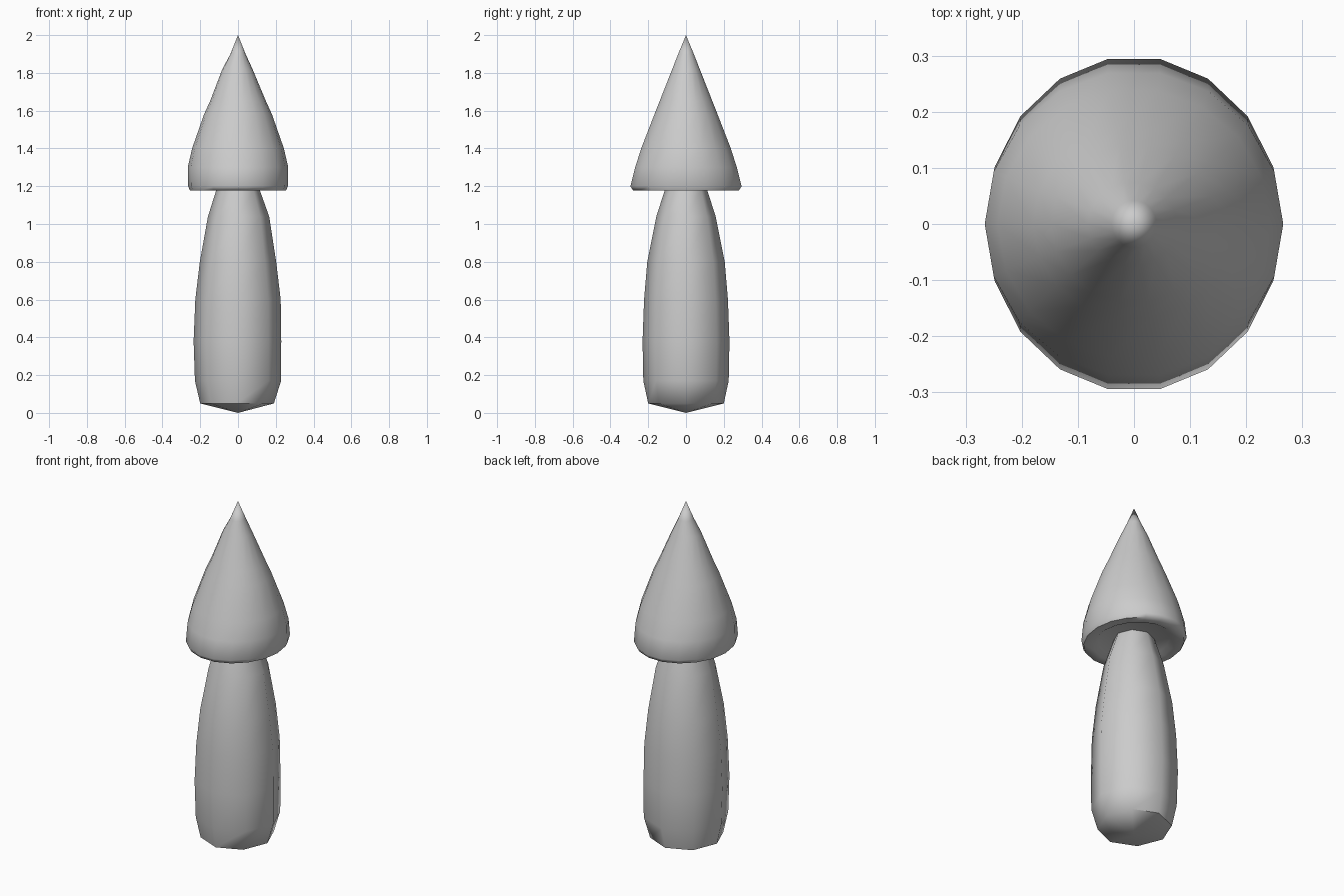
import bpy, bmesh, math

if "Cube" in bpy.data.objects:
    bpy.data.objects.remove(bpy.data.objects["Cube"])


def lathe(name, rings, sides, start=0.0, bottom=None, top=None, sharp=60):
    """Stack elliptical rings (z, rx, ry), cx offset optional, close with points."""
    bm = bmesh.new()
    loops = []
    for z, rx, ry, *cx in rings:
        ox = cx[0] if cx else 0.0
        loops.append([bm.verts.new((ox + rx * math.cos(start + 2 * math.pi * i / sides),
                                    ry * math.sin(start + 2 * math.pi * i / sides), z))
                      for i in range(sides)])
    for a, b in zip(loops, loops[1:]):
        for i in range(sides):
            j = (i + 1) % sides
            bm.faces.new((a[i], a[j], b[j], b[i]))
    for z, loop in ((bottom, loops[0]), (top, loops[-1])):
        tip = bm.verts.new((0, 0, z))
        for i in range(sides):
            bm.faces.new((loop[i], loop[(i + 1) % sides], tip))
    bmesh.ops.recalc_face_normals(bm, faces=bm.faces)
    mesh = bpy.data.meshes.new(name)
    bm.to_mesh(mesh)
    bm.free()
    obj = bpy.data.objects.new(name, mesh)
    bpy.context.collection.objects.link(obj)
    bpy.ops.object.select_all(action='DESELECT')
    obj.select_set(True)
    bpy.context.view_layer.objects.active = obj
    bpy.ops.object.shade_smooth_by_angle(angle=math.radians(sharp))
    return obj


# Stem: eight-sided, swollen near the foot, tapering into the cap
lathe("stem", [
    (0.05, 0.195, 0.20, -0.005),
    (0.17, 0.228, 0.226),
    (0.38, 0.232, 0.230, -0.003),
    (0.60, 0.226, 0.222),
    (0.80, 0.202, 0.205),
    (1.04, 0.162, 0.157, 0.003),
    (1.18, 0.115, 0.112),
    (1.24, 0.095, 0.095),
], 8, bottom=0.0, top=1.25)

# Cap: pointed cone with a rounded lip and a slightly recessed underside
lathe("cap", [
    (1.195, 0.18, 0.20),
    (1.178, 0.205, 0.23),
    (1.178, 0.255, 0.284),
    (1.20, 0.264, 0.299),
    (1.30, 0.266, 0.273),
    (1.40, 0.243, 0.241),
    (1.58, 0.180, 0.170),
    (1.65, 0.148, 0.142),
    (1.82, 0.080, 0.074, -0.003),
    (1.90, 0.040, 0.042),
], 18, bottom=1.20, top=2.0)
